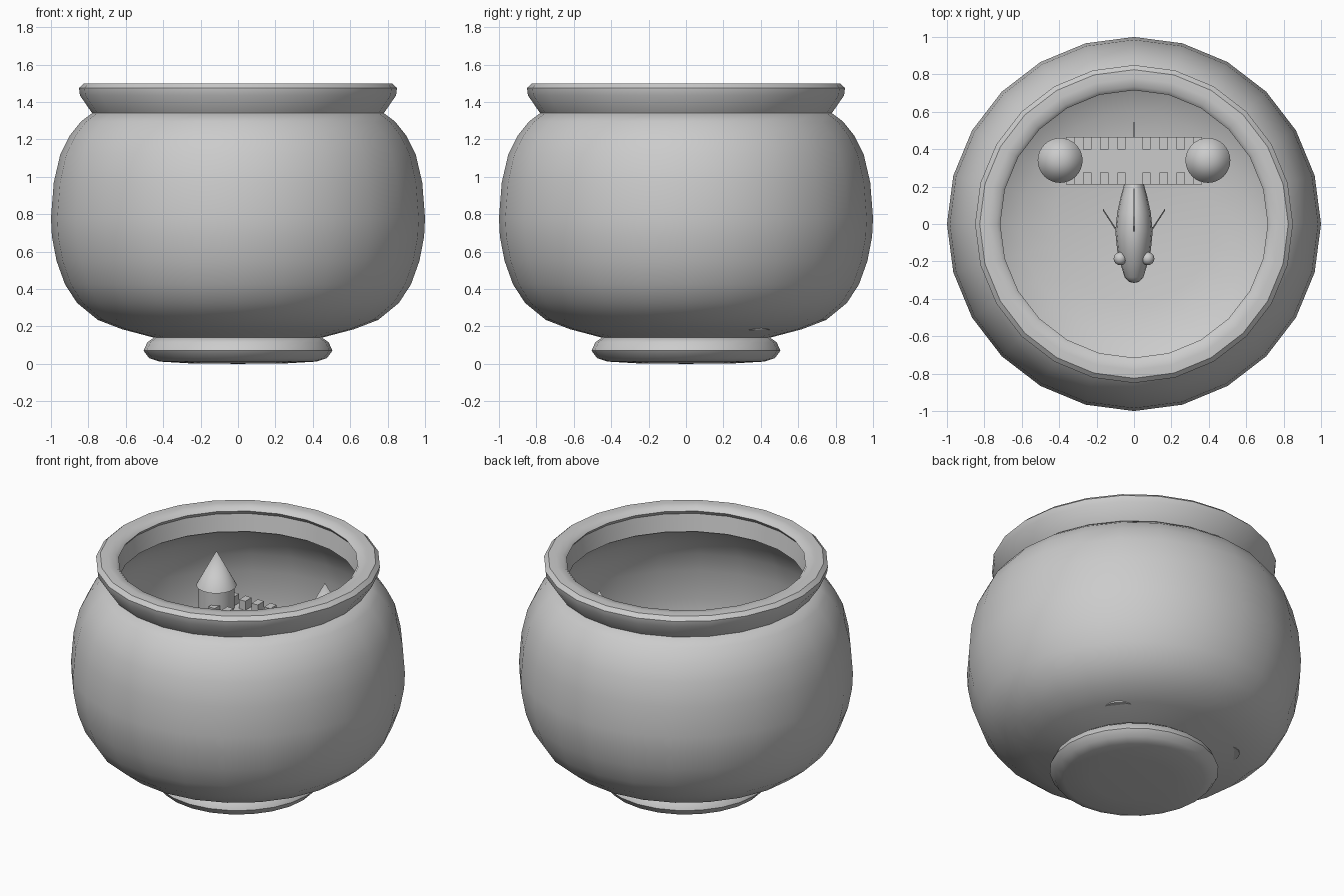
import bpy, bmesh, math
from mathutils import Vector

cube = bpy.data.objects.get("Cube")
if cube:
    bpy.data.objects.remove(cube, do_unlink=True)

grey = bpy.data.materials.new("plain_grey")
grey.use_nodes = True
COLOUR = (0.6, 0.6, 0.6, 1)
grey.diffuse_color = COLOUR
grey.node_tree.nodes["Principled BSDF"].inputs["Base Color"].default_value = COLOUR


def finish(name, bm, angle=40):
    bmesh.ops.recalc_face_normals(bm, faces=bm.faces)
    mesh = bpy.data.meshes.new(name)
    bm.to_mesh(mesh)
    bm.free()
    mesh.materials.append(grey)
    obj = bpy.data.objects.new(name, mesh)
    bpy.context.collection.objects.link(obj)
    bpy.ops.object.select_all(action='DESELECT')
    obj.select_set(True)
    bpy.context.view_layer.objects.active = obj
    bpy.ops.object.shade_smooth_by_angle(angle=math.radians(angle))
    return obj


def loft(bm, rings, closed=False):
    """Join rings of points; single points become fans."""
    rows = [[bm.verts.new(p) for p in ring] for ring in rings]
    pairs = list(zip(rows, rows[1:]))
    if closed:
        pairs.append((rows[-1], rows[0]))
    for a, b in pairs:
        n = max(len(a), len(b))
        for i in range(n):
            j = (i + 1) % n
            quad = [a[i % len(a)], a[j % len(a)], b[j % len(b)], b[i % len(b)]]
            bm.faces.new(list(dict.fromkeys(quad)))


def lathe(name, profile, centre=(0, 0), sides=24, closed=False, angle=40):
    cx, cy = centre
    rings = []
    for r, z in profile:
        turns = [math.tau * i / sides for i in range(sides)] if r else [0]
        rings.append([(cx + r * math.cos(t), cy + r * math.sin(t), z) for t in turns])
    bm = bmesh.new()
    loft(bm, rings, closed)
    return finish(name, bm, angle)


def plate(name, points, offset, angle=30):
    """Flat outline pushed out along an offset vector."""
    bm = bmesh.new()
    face = bm.faces.new([bm.verts.new(p) for p in points])
    out = bmesh.ops.extrude_face_region(bm, geom=[face])
    verts = [v for v in out["geom"] if isinstance(v, bmesh.types.BMVert)]
    bmesh.ops.translate(bm, verts=verts, vec=Vector(offset))
    return finish(name, bm, angle)


def box(name, centre, size):
    bm = bmesh.new()
    bmesh.ops.create_cube(bm, size=1)
    for v in bm.verts:
        v.co = Vector(centre) + Vector(a * b for a, b in zip(v.co, size))
    return finish(name, bm)


# Bowl: outer wall, then the inner wall back down to the floor
lathe("bowl_base", [(0, 0), (0.25, 0.002), (0.42, 0.012), (0.475, 0.03), (0.505, 0.07),
                    (0.485, 0.115), (0.45, 0.14), (0, 0.14)])
lathe("bowl", [(0.45, 0.14), (0.62, 0.185), (0.75, 0.235), (0.86, 0.325), (0.925, 0.425),
               (0.97, 0.55), (0.995, 0.68), (1, 0.78), (0.985, 0.97), (0.95, 1.12),
               (0.9, 1.22), (0.84, 1.295), (0.78, 1.34), (0.72, 1.34), (0.8, 1.28),
               (0.87, 1.2), (0.92, 1.1), (0.955, 0.97), (0.97, 0.78), (0.965, 0.68),
               (0.94, 0.56), (0.895, 0.44), (0.83, 0.35), (0.72, 0.265), (0.6, 0.215),
               (0.43, 0.17), (0, 0.17)])
lathe("rim", [(0.78, 1.34), (0.845, 1.435), (0.85, 1.475), (0.825, 1.498), (0.78, 1.5),
              (0.735, 1.495), (0.715, 1.475), (0.735, 1.45), (0.715, 1.34)], closed=True)

# Castle wall with an arched gate
GATE, SPRING = 0.17, 0.62
outline = [(-0.36, 0.2), (-0.36, 0.94), (0.36, 0.94), (0.36, 0.2), (GATE, 0.2)]
outline += [(GATE * math.cos(math.pi * i / 12), SPRING + GATE * math.sin(math.pi * i / 12))
            for i in range(13)]
outline.append((-GATE, 0.2))
plate("castle_wall", [(x, 0.21, z) for x, z in outline], (0, 0.255, 0))

# Battlements and towers, mirrored
for side, word in ((1, "left"), (-1, "right")):
    for row, y in (("front", 0.243), ("back", 0.432)):
        for i in range(4):
            box(f"{row}_{word}_merlon_{i + 1}", (side * (0.067 + 0.091 * i), y, 0.97),
                (0.045, 0.066, 0.06))
    spot = (side * 0.395, 0.34)
    lathe(f"{word}_tower", [(0, 0.18), (0.108, 0.18), (0.108, 1.09), (0, 1.09)], spot, 32)
    lathe(f"{word}_tower_roof", [(0, 1.085), (0.12, 1.085), (0, 1.31)], spot, 32)

# Fish body: elliptical sections from nose to tail (y, half width, half height)
FISH_Z = 0.52
sections = [(-0.31, 0.025, 0.025), (-0.285, 0.05, 0.05), (-0.22, 0.07, 0.09),
            (-0.14, 0.09, 0.13), (-0.04, 0.1, 0.15), (0.06, 0.09, 0.14),
            (0.15, 0.07, 0.1), (0.24, 0.045, 0.065), (0.32, 0.015, 0.04)]
rings = [[(w * math.cos(math.tau * i / 16), y, FISH_Z + h * math.sin(math.tau * i / 16))
          for i in range(16)] for y, w, h in sections]
bm = bmesh.new()
loft(bm, [[(0, -0.315, FISH_Z)]] + rings + [[(0, 0.33, FISH_Z)]])
finish("fish_body", bm, 50)

# Fish fins and eyes
tail = [(0.28, 0.03), (0.4, 0.11), (0.545, 0.17), (0.49, 0), (0.545, -0.17), (0.4, -0.11), (0.28, -0.03)]
dorsal = [(-0.06, 0.13), (0.04, 0.23), (0.19, 0.22), (0.14, 0.09)]
for name, shape in (("tail_fin", tail), ("dorsal_fin", dorsal)):
    plate(name, [(-0.004, y, FISH_Z + z) for y, z in shape], (0.008, 0, 0))
for side, word in ((1, "left"), (-1, "right")):
    plate(f"{word}_side_fin", [(side * x, y, FISH_Z + z) for x, y, z in
          ((0.08, -0.06, 0), (0.165, 0.07, -0.04), (0.12, 0.0, -0.06), (0.1, -0.02, -0.05))][:3],
          (0, 0.012, 0.012))
    bm = bmesh.new()
    bmesh.ops.create_uvsphere(bm, u_segments=16, v_segments=10, radius=0.035)
    bmesh.ops.translate(bm, verts=bm.verts, vec=(side * 0.074, -0.185, FISH_Z + 0.06))
    finish(f"{word}_eye", bm, 60)
